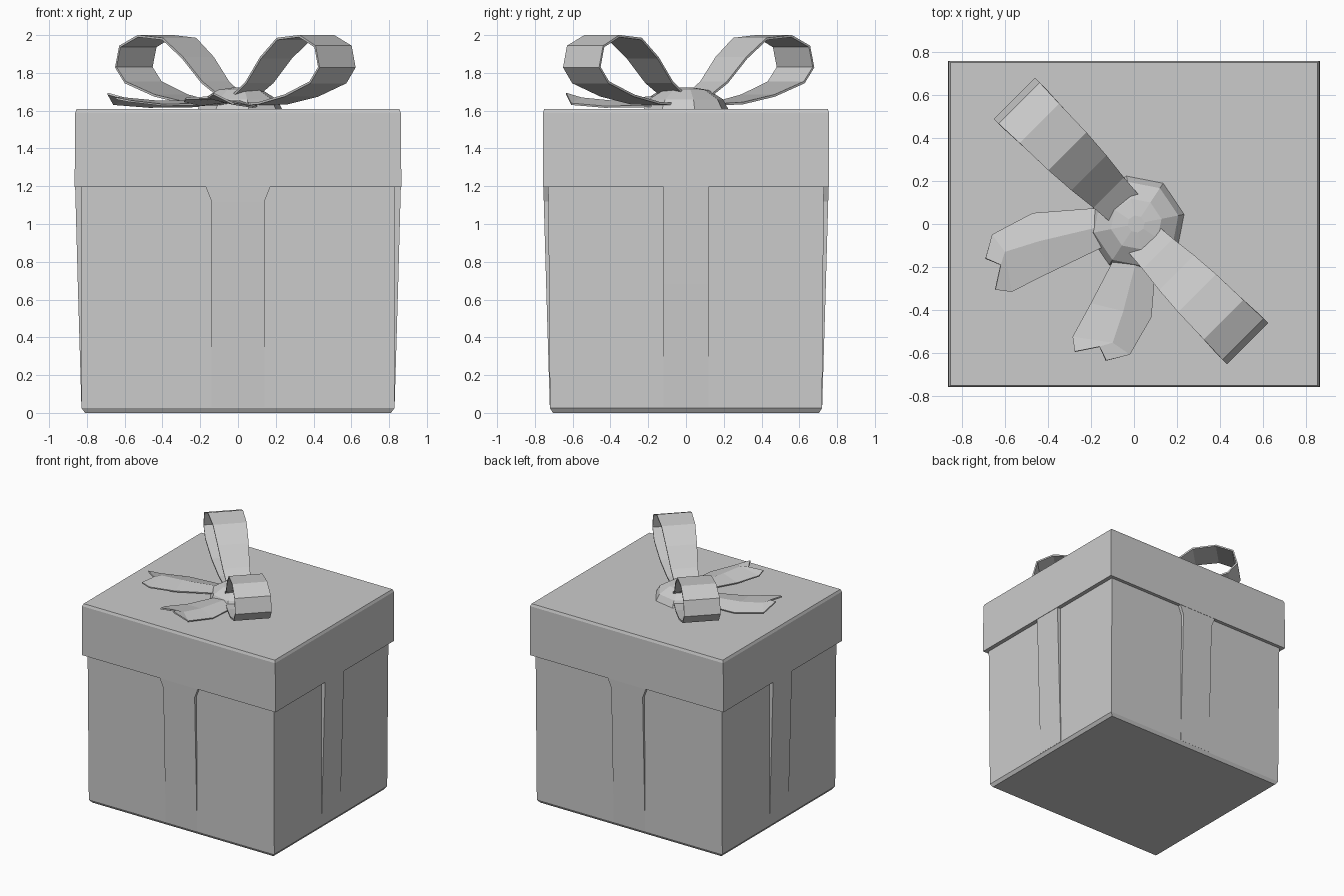
import bpy, bmesh, math
from mathutils import Vector, Matrix

if "Cube" in bpy.data.objects:
    bpy.data.objects.remove(bpy.data.objects["Cube"])

grey = bpy.data.materials.new("light grey")
grey.diffuse_color = (0.6, 0.6, 0.6, 1)
grey.use_nodes = True
grey.node_tree.nodes["Principled BSDF"].inputs["Base Color"].default_value = grey.diffuse_color


def finish(bm, name, thickness=0):
    bmesh.ops.recalc_face_normals(bm, faces=bm.faces)
    mesh = bpy.data.meshes.new(name)
    bm.to_mesh(mesh)
    bm.free()
    mesh.materials.append(grey)
    ob = bpy.data.objects.new(name, mesh)
    bpy.context.collection.objects.link(ob)
    if thickness:
        mod = ob.modifiers.new("thickness", 'SOLIDIFY')
        mod.thickness = thickness
        mod.offset = 0
    return ob


def skin(rows, closed=False):
    """Quad sheet through rows of points."""
    bm = bmesh.new()
    grid = [[bm.verts.new(p) for p in row] for row in rows]
    n = len(rows[0])
    for a, b in zip(grid, grid[1:]):
        for i in range(n if closed else n - 1):
            j = (i + 1) % n
            bm.faces.new((a[i], a[j], b[j], b[i]))
    if closed:
        bm.faces.new(grid[0])
        bm.faces.new(grid[-1])
    return bm


def ring(hx, hy, z):
    return [(-hx, -hy, z), (hx, -hy, z), (hx, hy, z), (-hx, hy, z)]


# Box body, with slightly clipped bottom edges, and the overhanging lid
finish(skin([ring(0.81, 0.705, 0.0), ring(0.828, 0.72, 0.025),
             ring(0.832, 0.73, 1.25)], True), "box_body")
finish(skin([ring(0.865, 0.757, 1.195), ring(0.862, 0.757, 1.59),
             ring(0.853, 0.75, 1.61)], True), "lid")


# Wrapping ribbons: flush with the lid at the top, fading into the body below
def side_ribbon(name, angle, face, body, half, flare):
    outline = [(half + flare, 1.22, face), (half + flare, 1.195, face),
               (half, 1.12, face - 0.002), (half, 0.68, (face + body) / 2 + 0.003),
               (half, 0.03, body + 0.001)]
    rows = []
    for w, z, d in outline:
        rows.append([(-w, -d, z), (w, -d, z), (w, -body + 0.04, z), (-w, -body + 0.04, z)])
    bm = skin(rows, True)
    bmesh.ops.rotate(bm, verts=bm.verts, matrix=Matrix.Rotation(angle, 3, 'Z'))
    finish(bm, name)


side_ribbon("front_ribbon", 0, 0.755, 0.72, 0.14, 0.03)
side_ribbon("right_ribbon", math.pi / 2, 0.862, 0.828, 0.12, 0)
side_ribbon("back_ribbon", math.pi, 0.755, 0.72, 0.14, 0.03)
side_ribbon("left_ribbon", -math.pi / 2, 0.862, 0.828, 0.12, 0)

# Bow loops: a strip swept round a loop profile along the diagonal
# (distance from centre, height, half width)
profile = [(0.06, 1.63, 0.09), (0.30, 1.64, 0.11), (0.52, 1.68, 0.125),
           (0.73, 1.75, 0.135), (0.80, 1.83, 0.135), (0.77, 1.94, 0.135),
           (0.64, 1.995, 0.13), (0.46, 1.98, 0.125), (0.32, 1.88, 0.115),
           (0.19, 1.75, 0.10), (0.06, 1.67, 0.09)]
across = Vector((1, 1, 0)).normalized()
for name, s, k in (("back_left_loop", 1, 1.0), ("front_right_loop", -1, 0.95)):
    out = Vector((-s, s, 0)).normalized()
    rows = []
    for d, z, w in profile:
        c = out * d * k + across * 0.02 * s + Vector((0, 0, z))
        rows.append([c - across * w, c + across * w])
    finish(skin(rows), name, 0.012)

# Bow knot: low faceted dome
rows = []
for r, z in ((0.23, 1.605), (0.20, 1.66), (0.12, 1.71), (0.04, 1.722)):
    rows.append([(0.01 + r * math.cos(a * math.pi / 4 + 0.2),
                  r * math.sin(a * math.pi / 4 + 0.2), z) for a in range(8)])
finish(skin(rows, True), "bow_knot")

# Ribbon tails: notched strips lying on the lid, mirrored across the diagonal
tail = [[(-0.08, 0.08, 1.625), (-0.1, 0.0, 1.65), (-0.13, -0.10, 1.635)],
        [(-0.47, 0.05, 1.62), (-0.44, -0.08, 1.65), (-0.40, -0.23, 1.63)],
        [(-0.66, -0.05, 1.635), (-0.60, -0.13, 1.665), (-0.57, -0.315, 1.65)],
        [(-0.69, -0.16, 1.69), (-0.62, -0.19, 1.67), (-0.645, -0.305, 1.665)]]
finish(skin(tail), "left_tail", 0.01)
finish(skin([[(y + 0.03, x * 0.92, z) for x, y, z in row] for row in tail]),
       "front_tail", 0.01)
